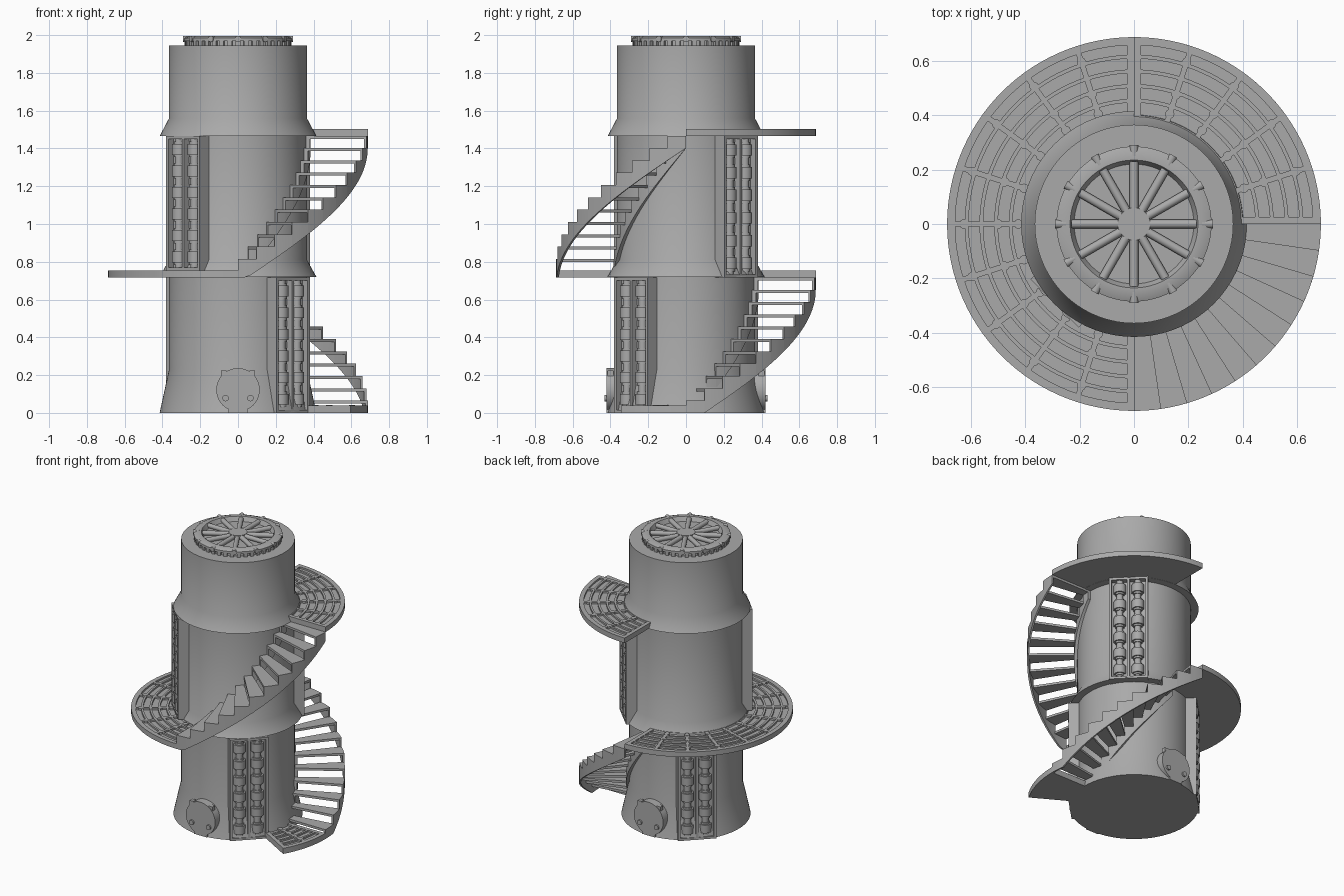
import bpy, bmesh, math
from math import sin, cos, radians, pi
from mathutils import Matrix, Vector

if "Cube" in bpy.data.objects:
    bpy.data.objects.remove(bpy.data.objects["Cube"])

GREY = (0.4, 0.4, 0.4, 1)
mat = bpy.data.materials.new("stone grey")
mat.use_nodes = True
mat.diffuse_color = GREY
mat.node_tree.nodes["Principled BSDF"].inputs["Base Color"].default_value = GREY


def finish(bm, name):
    bmesh.ops.recalc_face_normals(bm, faces=bm.faces)
    me = bpy.data.meshes.new(name)
    bm.to_mesh(me)
    bm.free()
    me.materials.append(mat)
    me.shade_smooth()
    me.set_sharp_from_angle(angle=radians(30))
    ob = bpy.data.objects.new(name, me)
    bpy.context.collection.objects.link(ob)
    return ob


def lathe(bm, profile, n=72):
    """Spin a list of (radius, height) points; end points lie on the axis or close a loop."""
    rings = []
    for r, z in profile:
        if r == 0:
            rings.append([bm.verts.new((0, 0, z))] * n)
        else:
            rings.append([bm.verts.new((r * cos(2 * pi * i / n), r * sin(2 * pi * i / n), z)) for i in range(n)])
    for a, b in zip(rings, rings[1:]):
        for i in range(n):
            j = (i + 1) % n
            bm.faces.new(list(dict.fromkeys((a[i], a[j], b[j], b[i]))))


def sector(bm, r0, r1, a0, a1, low, high, n):
    """Closed curved block between two radii and angles; low and high give heights by angle."""
    loops = []
    for i in range(n + 1):
        a = a0 + (a1 - a0) * i / n
        c, s = cos(radians(a)), sin(radians(a))
        loops.append([bm.verts.new((r * c, r * s, z)) for r, z in
                      ((r0, low(a)), (r1, low(a)), (r1, high(a)), (r0, high(a)))])
    for p, q in zip(loops, loops[1:]):
        for k in range(4):
            bm.faces.new((p[k], p[(k + 1) % 4], q[(k + 1) % 4], q[k]))
    bm.faces.new(loops[0])
    bm.faces.new(loops[-1])


def flat(z):
    return lambda a: z


def box(bm, size, centre, turn=Matrix()):
    bmesh.ops.create_cube(bm, size=1, matrix=turn @ Matrix.Translation(centre) @ Matrix.Diagonal((*size, 1)))


def rod(bm, r, depth, centre, turn=Matrix(), tilt=Matrix(), n=16):
    bmesh.ops.create_cone(bm, cap_ends=True, segments=n, radius1=r, radius2=r, depth=depth,
                          matrix=turn @ Matrix.Translation(centre) @ tilt)


def spin(deg):
    return Matrix.Rotation(radians(deg), 4, "Z")


ALONG_X = Matrix.Rotation(pi / 2, 4, "Y")

# Tower body with flared foot and two collars
bm = bmesh.new()
lathe(bm, [(0, 0), (.415, 0), (.365, .23), (.365, .72), (.415, .72), (.365, .81), (.365, 1.465),
           (.415, 1.465), (.365, 1.56), (.365, 1.945), (0, 1.945)])
finish(bm, "tower_body")

# Roof vent: stepped cap with open centre
bm = bmesh.new()
lathe(bm, [(0, 1.945), (.265, 1.945), (.265, 1.97), (.285, 1.97), (.285, 1.985), (.26, 1.995),
           (.235, 1.995), (.22, 1.965), (0, 1.965)])
finish(bm, "vent_cap")
bm = bmesh.new()
for i in range(40):
    box(bm, (.02, .024, .03), (.272, 0, 1.958), spin(i * 9))
finish(bm, "vent_teeth")
bm = bmesh.new()
for i in range(12):
    rod(bm, .016, .18, (.14, 0, 1.978), spin(i * 30), ALONG_X)
    rod(bm, .016, .04, (.27, 0, 1.98), spin(i * 30), ALONG_X)
rod(bm, .06, .03, (0, 0, 1.98), n=24)
finish(bm, "vent_spokes_and_bolts")


# Landings: solid plate, raised grating bars and round studs
def landing(name, a0, a1, bottom, top, r0):
    bm = bmesh.new()
    n = max(6, int((a1 - a0) / 3))
    floor = top - .012
    sector(bm, r0, .687, a0, a1, flat(bottom), flat(floor), n)
    for r, w in ((r0 + .015, .03), (.453, .014), (.507, .014), (.561, .014), (.615, .014), (.672, .03)):
        sector(bm, r - w / 2, r + w / 2, a0, a1, flat(floor - .002), flat(top), n)
    bays = max(2, round((a1 - a0) / 18))
    step = (a1 - a0) / bays
    for i in range(bays + 1):
        a = a0 + i * step
        edge = i in (0, bays)
        shift = 1 if i == 0 else -1 if i == bays else 0
        w = .026 if edge else .02
        y = shift * w / 2
        box(bm, (.68 - r0, w, .013), ((.68 + r0) / 2, y, top - .0065), spin(a))
        if not edge:
            for r in (.425, .5, .625):
                rod(bm, .017, .016, (r, 0, top - .007), spin(a))
    finish(bm, name)


landing("ground_landing", -30, 0, 0, .04, .37)
landing("middle_landing", 90, 270, .717, .753, .37)
landing("upper_landing", 0, 90, 1.467, 1.503, .37)


# Spiral flights: open treads between two saw-topped stringers
def flight(name, a0, z0, rise, base):
    steps = 11
    da, dz = 90 / steps, rise / steps
    treads, stringers = bmesh.new(), bmesh.new()
    for k in range(steps):
        a, top = a0 + k * da, z0 + (k + 1) * dz
        sector(treads, .36, .684, a, a + da + .6 * (k < steps - 1), flat(top - .016), flat(top), 3)

        def under(t):
            return max(base, z0 + rise * (t - a0) / 90 - .065)
        for r0, r1 in ((.36, .385), (.675, .687)):
            sector(stringers, r0, r1, a, a + da, under, flat(top), 3)
    finish(treads, name + "_treads")
    finish(stringers, name + "_stringers")


flight("lower_flight", 0, 0, .717, 0)
flight("upper_flight", -90, .75, .717, .717)


# Roller columns in shallow vertical frames
def roller_panel(name, angle, z0, z1):
    bm = bmesh.new()
    t, h, mid = spin(angle), z1 - z0, (z0 + z1) / 2
    box(bm, (.06, .25, h), (.345, 0, mid), t)
    for y in (-.117, 0, .117):
        box(bm, (.04, .016, h), (.393, y, mid), t)
    for z in (z0 + .008, z1 - .008):
        box(bm, (.04, .25, .016), (.393, 0, z), t)
    pitch = (h - .03) / 6
    for y in (-.058, .058):
        rod(bm, .022, h - .02, (.383, y, mid), t)
        for i in range(6):
            z = z0 + .015 + (i + .5) * pitch
            rod(bm, .04, pitch * .5, (.38, y, z), t)
            rod(bm, .029, pitch * .72, (.382, y, z), t)
    finish(bm, name)


for angle, z0, z1 in ((-45, 0, .717), (135, 0, .717), (45, .717, 1.467), (225, .753, 1.467)):
    roller_panel("roller_panel_%d" % (angle % 360), angle, z0, z1)

# Round hatches on the foot, front and back
for label, angle in (("front", -90), ("back", 90)):
    bm = bmesh.new()
    t = spin(angle)
    rod(bm, .115, .07, (.385, 0, .122), t, ALONG_X, 40)
    box(bm, (.06, .1, .05), (.39, 0, .025), t)
    for y in (-.066, .066):
        rod(bm, .017, .014, (.424, y, .078), t, ALONG_X)
    for y in (-.075, .075):
        box(bm, (.03, .03, .03), (.4, y, .21), t)
    finish(bm, label + "_hatch")
